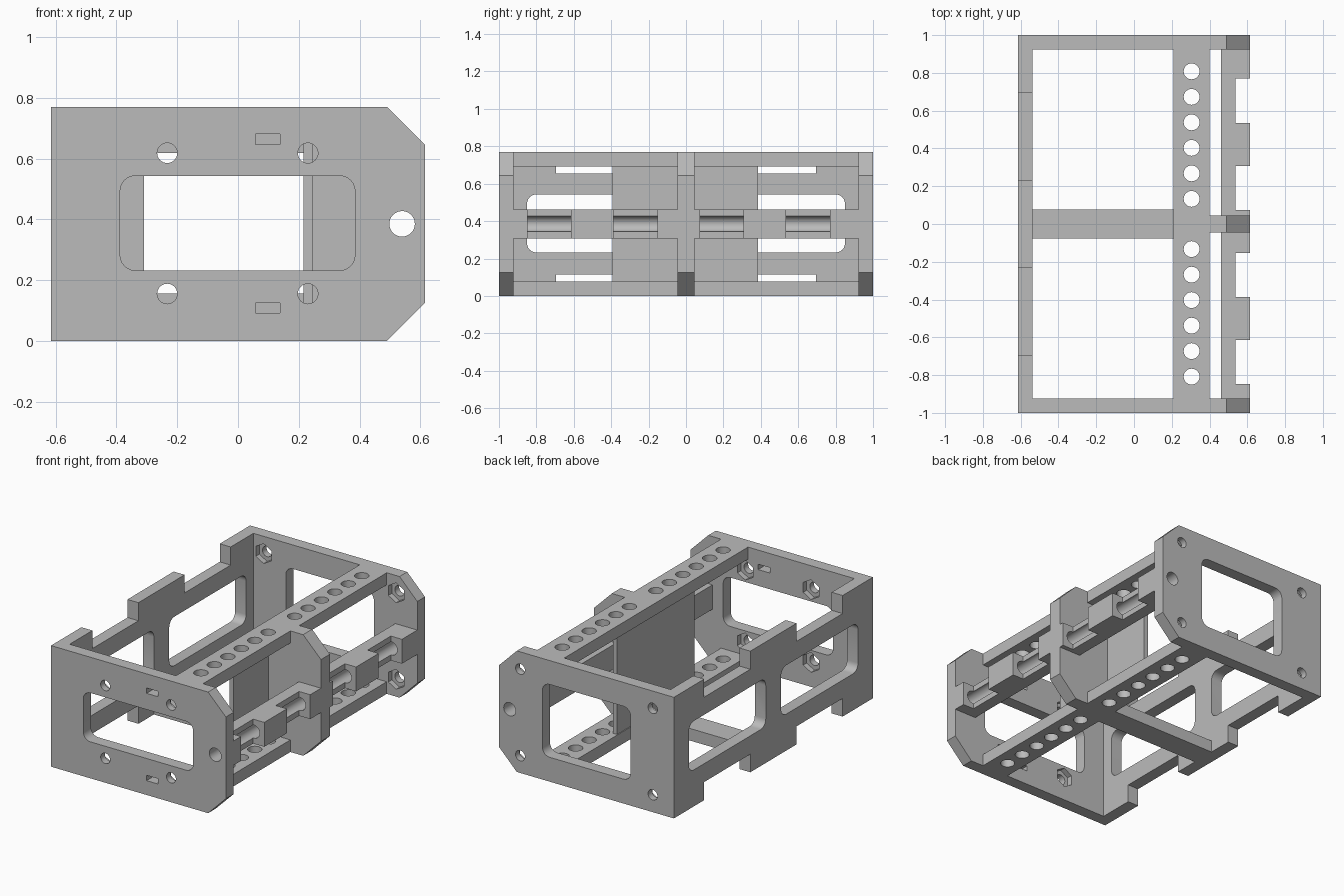
import bpy, bmesh, math
from mathutils import Vector

if "Cube" in bpy.data.objects:
    bpy.data.objects.remove(bpy.data.objects["Cube"])

GREY = bpy.data.materials.new("plain_grey")
GREY.diffuse_color = (0.5, 0.5, 0.5, 1)
GREY.use_nodes = True
GREY.node_tree.nodes["Principled BSDF"].inputs["Base Color"].default_value = GREY.diffuse_color

W, L, H, T = 0.615, 1.0, 0.77, 0.077   # half width, half length, height, wall thickness
MID = H / 2


def prism(name, pts, axis, a, b):
    """Extrude a 2D outline from a to b along an axis."""
    def place(p, t):
        u, v = p
        return {"x": (t, u, v), "y": (u, t, v), "z": (u, v, t)}[axis]
    bm = bmesh.new()
    lo = [bm.verts.new(place(p, a)) for p in pts]
    hi = [bm.verts.new(place(p, b)) for p in pts]
    bm.faces.new(lo)
    bm.faces.new(hi)
    n = len(pts)
    for i in range(n):
        j = (i + 1) % n
        bm.faces.new((lo[i], lo[j], hi[j], hi[i]))
    bmesh.ops.recalc_face_normals(bm, faces=bm.faces)
    me = bpy.data.meshes.new(name)
    bm.to_mesh(me)
    bm.free()
    me.materials.append(GREY)
    ob = bpy.data.objects.new(name, me)
    bpy.context.collection.objects.link(ob)
    return ob


def rect(u0, u1, v0, v1):
    return [(u0, v0), (u1, v0), (u1, v1), (u0, v1)]


def ring(u, v, r, n=32, start=0.0):
    return [(u + r * math.cos(start + 2 * math.pi * i / n),
             v + r * math.sin(start + 2 * math.pi * i / n)) for i in range(n)]


def rounded(u0, u1, v0, v1, r=0.05, n=6):
    pts = []
    for k, (u, v) in enumerate([(u1 - r, v1 - r), (u0 + r, v1 - r), (u0 + r, v0 + r), (u1 - r, v0 + r)]):
        for i in range(n + 1):
            a = math.pi / 2 * (k + i / n)
            pts.append((u + r * math.cos(a), v + r * math.sin(a)))
    return pts


def box(name, x0, x1, y0, y1, z0, z1):
    return prism(name, rect(x0, x1, y0, y1), "z", z0, z1)


def cut(ob, cutters):
    """Subtract each cutter, apply the result and remove the cutters."""
    for c in cutters:
        m = ob.modifiers.new("cut", "BOOLEAN")
        m.operation, m.solver, m.object = "DIFFERENCE", "EXACT", c
        c.hide_render = True
    bpy.context.view_layer.update()
    me = bpy.data.meshes.new_from_object(ob.evaluated_get(bpy.context.evaluated_depsgraph_get()))
    ob.modifiers.clear()
    ob.data = me
    for c in cutters:
        bpy.data.objects.remove(c)
    me.shade_smooth()
    me.set_sharp_from_angle(angle=math.radians(30))


def rod_hole():
    return prism("cutter", ring(0.54, MID, 0.042), "y", -1.1, 1.1)


# End plates with chamfered right corners
outline = [(-W, 0), (0.49, 0), (W, 0.125), (W, H - 0.125), (0.49, H), (-W, H)]


def end_plate(name, y0, y1, window, holes, inner, slots=()):
    ob = prism(name, outline, "y", y0, y1)
    cs = [rod_hole(), prism("cutter", window, "y", y0 - 0.1, y1 + 0.1)]
    for x, z in holes:
        cs.append(prism("cutter", ring(x, z, 0.033), "y", y0 - 0.1, y1 + 0.1))
        # hexagonal nut pocket on the inner face
        s = 1 if inner > 0 else -1
        cs.append(prism("cutter", ring(x, z, 0.063, 6, math.pi / 2), "y", inner - s * 0.035, inner + s * 0.035))
    for s in slots:
        cs.append(prism("cutter", s, "y", y0 - 0.1, y1 + 0.1))
    cut(ob, cs)


end_plate("front_plate", -L, -L + T, rounded(-0.388, 0.385, 0.232, 0.543),
          [(x, z) for x in (-0.233, 0.23) for z in (0.155, 0.618)], -L + T,
          [rect(0.057, 0.139, z - 0.017, z + 0.017) for z in (0.108, 0.663)])
end_plate("back_plate", L - T, L, rounded(-0.31, 0.31, 0.155, 0.618),
          [(x, z) for x in (-0.466, 0.466) for z in (0.11, 0.66)], L - T)

# Left wall, notched along its top and bottom edges, with two windows
wall = box("left_wall", -W, -W + T, -L + T, L - T, 0, H)
cs = []
for s in (-1, 1):
    y0, y1 = sorted((s * 0.077, s * 0.85))
    cs.append(prism("cutter", rounded(y0, y1, 0.232, 0.543), "x", -0.8, -0.4))
    y0, y1 = sorted((s * 0.232, s * 0.695))
    cs.append(box("cutter", -0.8, -0.4, y0, y1, -0.1, 0.115))
    cs.append(box("cutter", -0.8, -0.4, y0, y1, H - 0.115, H + 0.1))
cut(wall, cs)

# Top and bottom beams with rows of holes
for name, z0 in (("bottom_beam", 0), ("top_beam", H - T)):
    beam = box(name, 0.21, 0.4, -L + T, L - T, z0, z0 + T)
    cut(beam, [prism("cutter", ring(0.305, s * (0.133 + 0.135 * i), 0.042), "z", z0 - 0.1, z0 + T + 0.1)
               for s in (-1, 1) for i in range(6)])

# Floor rib and upright web between the beams
box("floor_rib", -W + T, 0.21, -0.077, 0.077, 0, T)
box("centre_web", 0.215, 0.245, -0.393, 0.385, T, H - T)

# Middle bulkhead
mid = prism("middle_bulkhead",
            [(0.245, T), (0.4, T), (0.4, 0), (0.49, 0), (W, 0.125), (W, H - 0.125),
             (0.49, H), (0.4, H), (0.4, H - T), (0.245, H - T)], "y", -0.045, 0.045)
cut(mid, [rod_hole()])

# Hinge rails with open knuckle notches and a rod channel
for name, y0, y1 in (("front_hinge_rail", -L + T, -0.045), ("back_hinge_rail", 0.045, L - T)):
    rail = box(name, 0.46, W, y0, y1, 0.308, 0.463)
    cs = [rod_hole()]
    for i in range(4):
        c = -0.731 + 0.461 * i
        if y0 < c < y1:
            cs.append(box("cutter", 0.537, 0.8, c - 0.117, c + 0.117, 0.2, 0.6))
    cut(rail, cs)
